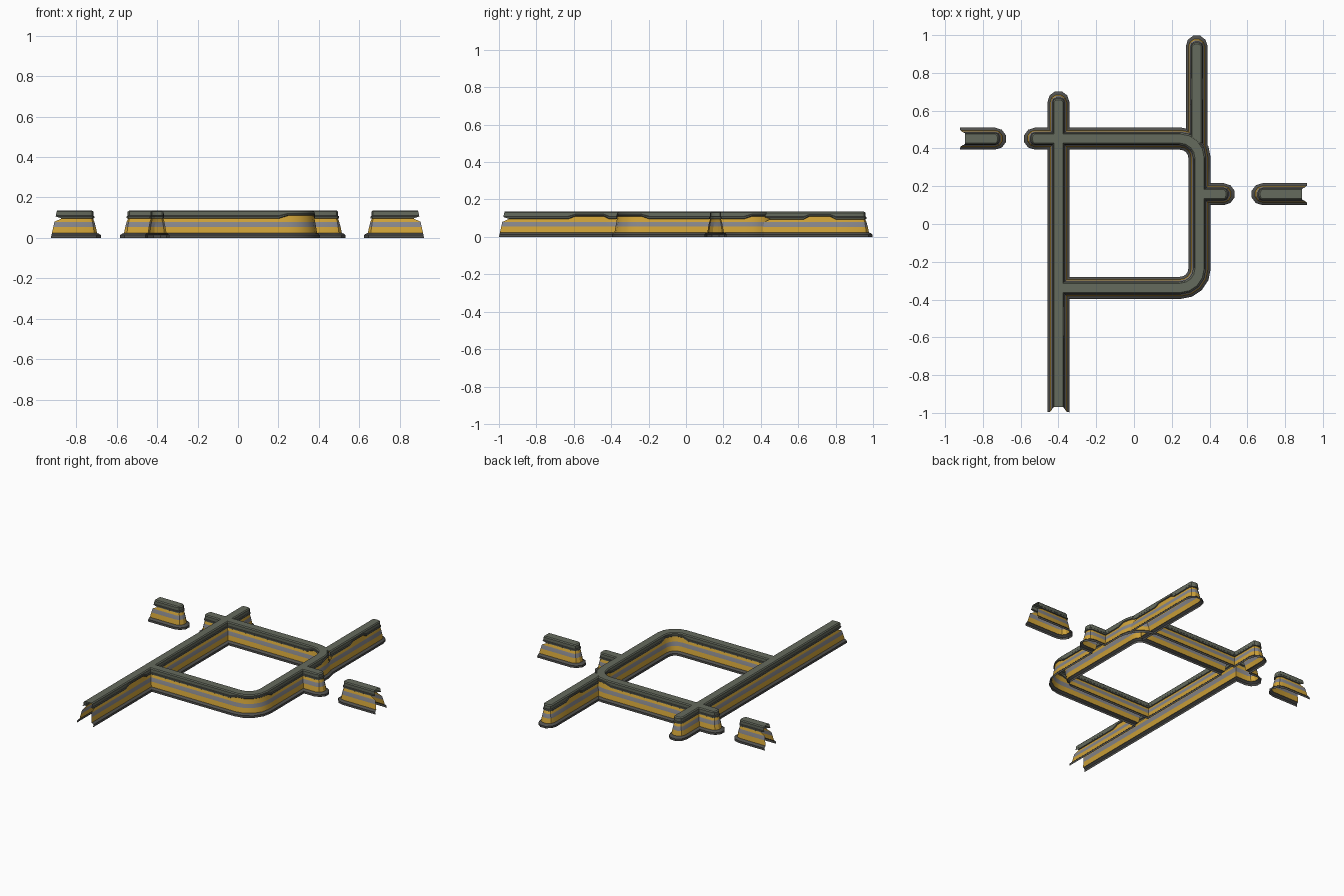
import bpy, bmesh, math
from mathutils import Vector

if "Cube" in bpy.data.objects:
    bpy.data.objects.remove(bpy.data.objects["Cube"])


def material(name, col):
    m = bpy.data.materials.new(name)
    m.diffuse_color = (*col, 1)
    m.use_nodes = True
    m.node_tree.nodes["Principled BSDF"].inputs["Base Color"].default_value = m.diffuse_color
    return m


MATS = [material("dark_base", (0.08, 0.08, 0.075)), material("yellow_band", (0.62, 0.36, 0.04)),
        material("grey_band", (0.24, 0.24, 0.26)), material("olive_cap", (0.13, 0.145, 0.11))]

# Half cross-section: offset from centre line, height, height where the cap is notched, material of band above
PROFILE = [(.058, 0, 0, 0), (.058, .014, .014, 0), (.050, .022, .022, 0), (.044, .024, .024, 1),
           (.039, .055, .055, 2), (.034, .080, .080, 1), (.029, .095, .110, 0), (.034, .098, .114, 3),
           (.034, .106, .119, 0), (.030, .110, .122, 3), (.030, .130, .130, 3), (.024, .136, .136, 3),
           (0, .136, .136, 3)]


def left(d):
    return Vector((-d.y, d.x))


def ragged(z):
    # Open ends are broken off unevenly
    return .05 if .08 < z < .10 else .03 * z / .136


def wall(name, walks, drop=0):
    """Each walk is (points, closed); the half profile is swept on its left side."""
    bm = bmesh.new()
    for pts, closed in walks:
        n, rows = len(pts), []
        for i, (x, y, r) in enumerate(pts):
            p = Vector((x, y))
            prev = Vector(pts[i - 1][:2]) if closed or i else None
            nxt = Vector(pts[(i + 1) % n][:2]) if closed or i < n - 1 else None
            d1 = (p - prev).normalized() if prev is not None else None
            d2 = (nxt - p).normalized() if nxt is not None else None
            zs = [z + (zr - z) * r for _, z, zr, _ in PROFILE]
            hs = [q[0] for q in PROFILE]
            if d1 is None or d2 is None:
                d = d2 or d1
                s = 1 if d1 is None else -1
                rows.append([(*(p + left(d) * h + d * s * ragged(q[1])), z - drop)
                             for h, z, q in zip(hs, zs, PROFILE)])
            elif d1.dot(d2) < -.99:
                # Rounded wall end
                for k in range(6):
                    a = math.pi * k / 5
                    rows.append([(*(p + left(d1) * h * math.cos(a)
                                    + d1 * max(h * 1.4 - .021, 0) * math.sin(a)), max(z - drop, 0))
                                 for h, z in zip(hs, zs)])
            else:
                m = (left(d1) + left(d2)) / (1 + d1.dot(d2))
                rows.append([(*(p + m * h), z - drop) for h, z in zip(hs, zs)])
        grid = [[bm.verts.new((c[0], c[1], max(c[2], 0))) for c in row] for row in rows]
        for i in range(len(grid) if closed else len(grid) - 1):
            a, b = grid[i], grid[(i + 1) % len(grid)]
            for j in range(len(PROFILE) - 1):
                f = bm.faces.new((a[j], a[j + 1], b[j + 1], b[j]))
                f.material_index = PROFILE[j][3]
    bmesh.ops.remove_doubles(bm, verts=bm.verts, dist=.0002)
    bmesh.ops.dissolve_degenerate(bm, edges=bm.edges, dist=.0002)
    me = bpy.data.meshes.new(name)
    bm.to_mesh(me)
    bm.free()
    for m in MATS:
        me.materials.append(m)
    ob = bpy.data.objects.new(name, me)
    bpy.context.collection.objects.link(ob)
    bpy.ops.object.select_all(action='DESELECT')
    ob.select_set(True)
    bpy.context.view_layer.objects.active = ob
    bpy.ops.object.shade_smooth_by_angle(angle=math.radians(28))


def arc(cx, cy, a0, a1, r=.102, seg=4):
    # Rounded corner with a notched cap
    out = []
    for k in range(seg + 1):
        a = math.radians(a0 + (a1 - a0) * k / seg)
        out.append((cx + r * math.cos(a), cy + r * math.sin(a), 1))
    return out


# Centre lines of the room
L, R, T, B, ARM = -.40, .347, .452, -.338, .158
upper = [(.20, T, 0)] + arc(.245, .35, 90, 0) + [(R, .31, 0)]
lower = [(R, -.195, 0)] + arc(.245, -.236, 0, -90) + [(.20, B, 0)]

outer = [(L, -1, 0), (L, T, 0), (-.525, T, 0), (L, T, 0), (L, .645, 0), (L, T, 0)] + upper + \
        [(R, ARM, 0), (.475, ARM, 0), (R, ARM, 0)] + lower + \
        [(L, B, 0), (L, -.41, 0), (L, -.44, 1), (L, -.59, 1), (L, -.63, 0), (L, -1, 0)]
inner = [(L, B, 0)] + lower[::-1] + upper[::-1] + [(L, T, 0)]
wall("room_walls", [(outer, False), (inner, True)])

# Long wall running back from the upper corner
S = .332
notch = [(S, .40, 0), (S, .63, 0), (S, .66, 1), (S, .77, 1), (S, .80, 0)]
wall("back_wall", [(notch + [(S, .94, 0)] + notch[::-1], False)], .001)

# Detached wall fragments either side of the doorways
for name, y, x_open, x_end in (("left_fragment", T, -.925, -.735), ("right_fragment", ARM, .92, .68)):
    wall(name, [([(x_open, y, 0), (x_end, y, 0), (x_open, y, 0)], False)])
